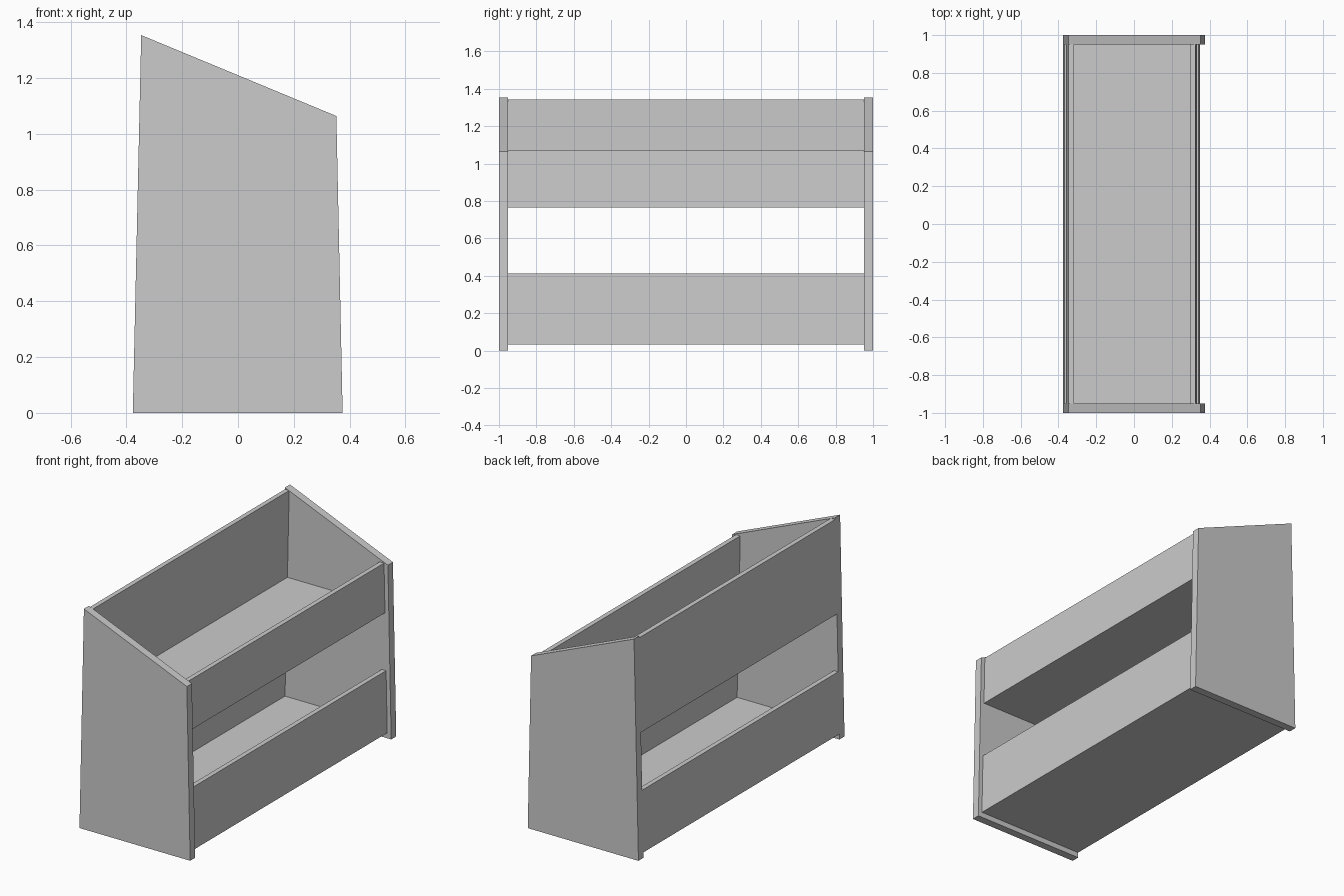
import bpy
import bmesh

if "Cube" in bpy.data.objects:
    bpy.data.objects.remove(bpy.data.objects["Cube"])

INNER_Y = 0.951   # inside face of the end boards
THICK = 0.029     # panel thickness


def back_x(z):
    return -0.377 + 0.0222 * z


def front_edge_x(z):
    return 0.375 - 0.0211 * z


def front_x(z):
    return front_edge_x(z) - 0.026


def prism(name, profile, y0, y1):
    """Extrude an x-z profile along y."""
    bm = bmesh.new()
    face = bm.faces.new([bm.verts.new((x, y0, z)) for x, z in profile])
    ext = bmesh.ops.extrude_face_region(bm, geom=[face])
    verts = [v for v in ext["geom"] if isinstance(v, bmesh.types.BMVert)]
    bmesh.ops.translate(bm, verts=verts, vec=(0, y1 - y0, 0))
    bmesh.ops.recalc_face_normals(bm, faces=bm.faces)
    mesh = bpy.data.meshes.new(name)
    bm.to_mesh(mesh)
    bm.free()
    obj = bpy.data.objects.new(name, mesh)
    bpy.context.collection.objects.link(obj)
    return obj


def board(name, xa, xb, z0, z1):
    """Long board between the ends, bounded by two leaning faces."""
    profile = [(xa(z0), z0), (xb(z0), z0), (xb(z1), z1), (xa(z1), z1)]
    return prism(name, profile, -INNER_Y, INNER_Y)


# End boards with sloping top
end_profile = [(back_x(0), 0), (front_edge_x(0), 0),
               (front_edge_x(1.064), 1.064), (back_x(1.354), 1.354)]
prism("end_board_front", end_profile, -1.0, -INNER_Y)
prism("end_board_back", end_profile, INNER_Y, 1.0)

# Two trays: shelf plus a long panel on each side
for level, z_bottom, z_floor, z_low, z_high in (
        ("lower", 0.033, 0.073, 0.413, 0.413),
        ("upper", 0.766, 0.807, 1.07, 1.343)):
    board(level + "_shelf", back_x, front_x, z_bottom, z_floor)
    board(level + "_short_panel", lambda z: front_x(z) - THICK, front_x, z_floor, z_low)
    board(level + "_tall_panel", back_x, lambda z: back_x(z) + THICK, z_floor, z_high)
